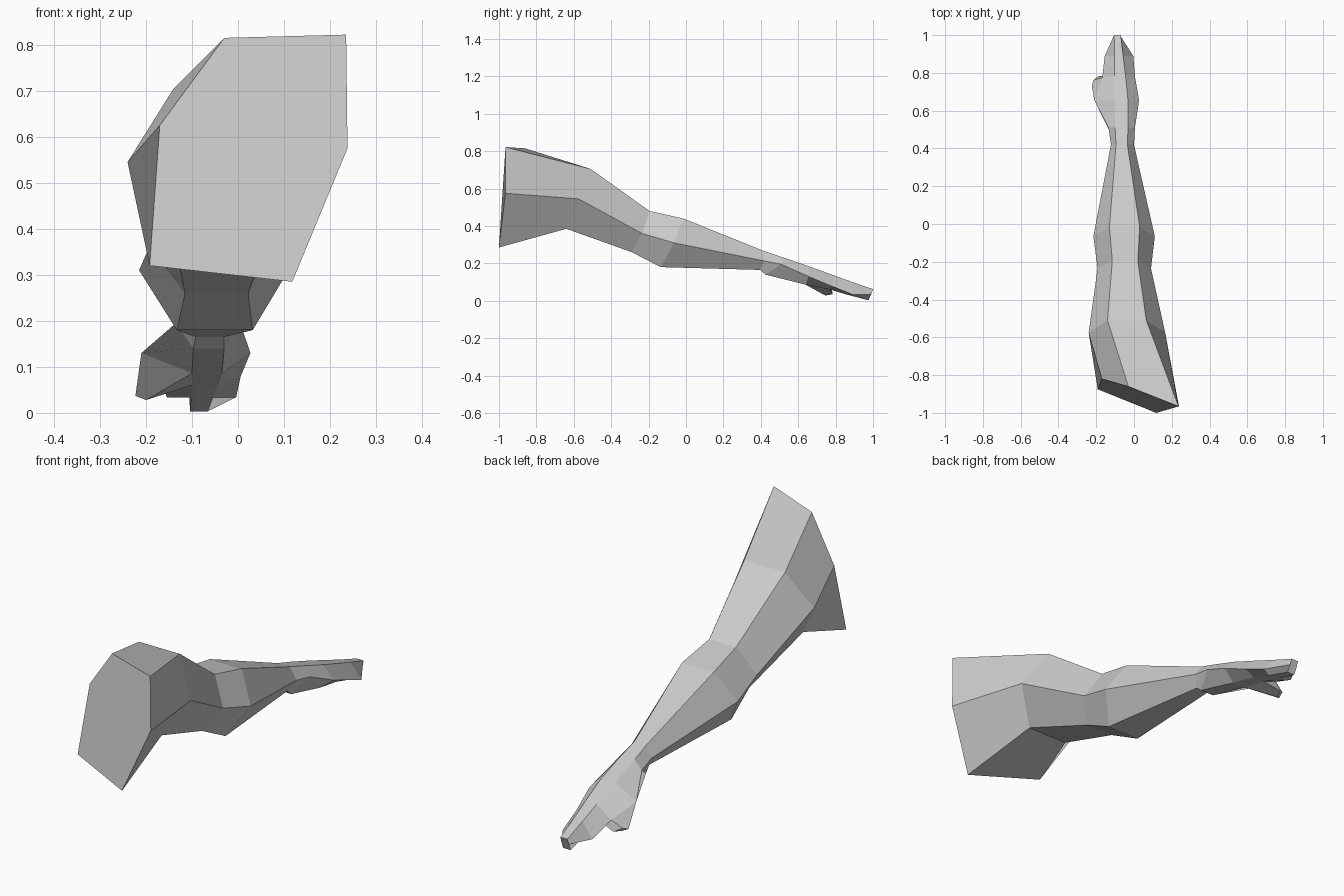
import bpy, bmesh

if "Cube" in bpy.data.objects:
    bpy.data.objects.remove(bpy.data.objects["Cube"])

skin = bpy.data.materials.new("light grey")
skin.diffuse_color = (0.6, 0.6, 0.6, 1)
skin.use_nodes = True
skin.node_tree.nodes["Principled BSDF"].inputs["Base Color"].default_value = skin.diffuse_color


def ring(top, side, bottom):
    """Six-sided section; each level is (left x, right x, y, z)."""
    (a, b, ty, tz), (c, d, sy, sz), (e, f, by, bz) = top, side, bottom
    return [(a, ty, tz), (b, ty, tz), (d, sy, sz), (f, by, bz), (e, by, bz), (c, sy, sz)]


# shoulder cut, slanted, starting at the top left corner
shoulder = [(-.03, -.86, .815), (.235, -.965, .822), (.238, -.965, .575),
            (.118, -1, .285), (-.192, -.875, .32), (-.17, -.82, .625)]

sections = [
    shoulder,
    # upper arm
    ring((-.14, .065, -.51, .705), (-.24, .165, -.575, .545), (-.14, .065, -.64, .385)),
    # elbow
    ring((-.115, .02, -.195, .48), (-.193, .09, -.235, .36), (-.115, .022, -.29, .26)),
    # forearm
    ring((-.13, .03, -.015, .44), (-.215, .11, -.065, .31), (-.133, .032, -.135, .18)),
    # wrist
    ring((-.095, -.035, .42, .265), (-.122, .0, .42, .213), (-.092, -.03, .395, .165)),
    ring((-.1, -.032, .51, .235), (-.135, .005, .51, .195), (-.097, -.03, .425, .14)),
    # palm
    ring((-.102, -.032, .655, .185), (-.21, .027, .655, .13), (-.1, -.035, .64, .086)),
    ring((-.102, -.045, .785, .138), (-.168, .006, .775, .08), (-.1, -.045, .77, .06)),
    # fingers
    ring((-.103, -.058, .89, .1), (-.155, -.004, .89, .034), (-.102, -.055, .86, .033)),
    ring((-.105, -.07, 1, .062), (-.106, -.068, .99, .035), (-.104, -.066, .975, .003)),
]

bm = bmesh.new()
loops = [[bm.verts.new(p) for p in s] for s in sections]
THUMB = 6  # span of the palm the thumb grows from
for i, (lo, hi) in enumerate(zip(loops, loops[1:])):
    for j in range(6):
        if i == THUMB and j == 4:
            continue
        k = (j + 1) % 6
        bm.faces.new((lo[j], lo[k], hi[k], hi[j]))
bm.faces.new(loops[0])
bm.faces.new(loops[-1])

# thumb, grown out of the open palm face
base = [loops[THUMB][4], loops[THUMB][5], loops[THUMB + 1][5], loops[THUMB + 1][4]]
tip = [bm.verts.new(p) for p in
       [(-.2, .745, .028), (-.223, .73, .037), (-.215, .762, .05), (-.185, .785, .035)]]
for j in range(4):
    k = (j + 1) % 4
    bm.faces.new((base[j], base[k], tip[k], tip[j]))
bm.faces.new(tip)

bmesh.ops.recalc_face_normals(bm, faces=bm.faces)
mesh = bpy.data.meshes.new("arm")
bm.to_mesh(mesh)
bm.free()
mesh.materials.append(skin)
bpy.context.collection.objects.link(bpy.data.objects.new("arm", mesh))
